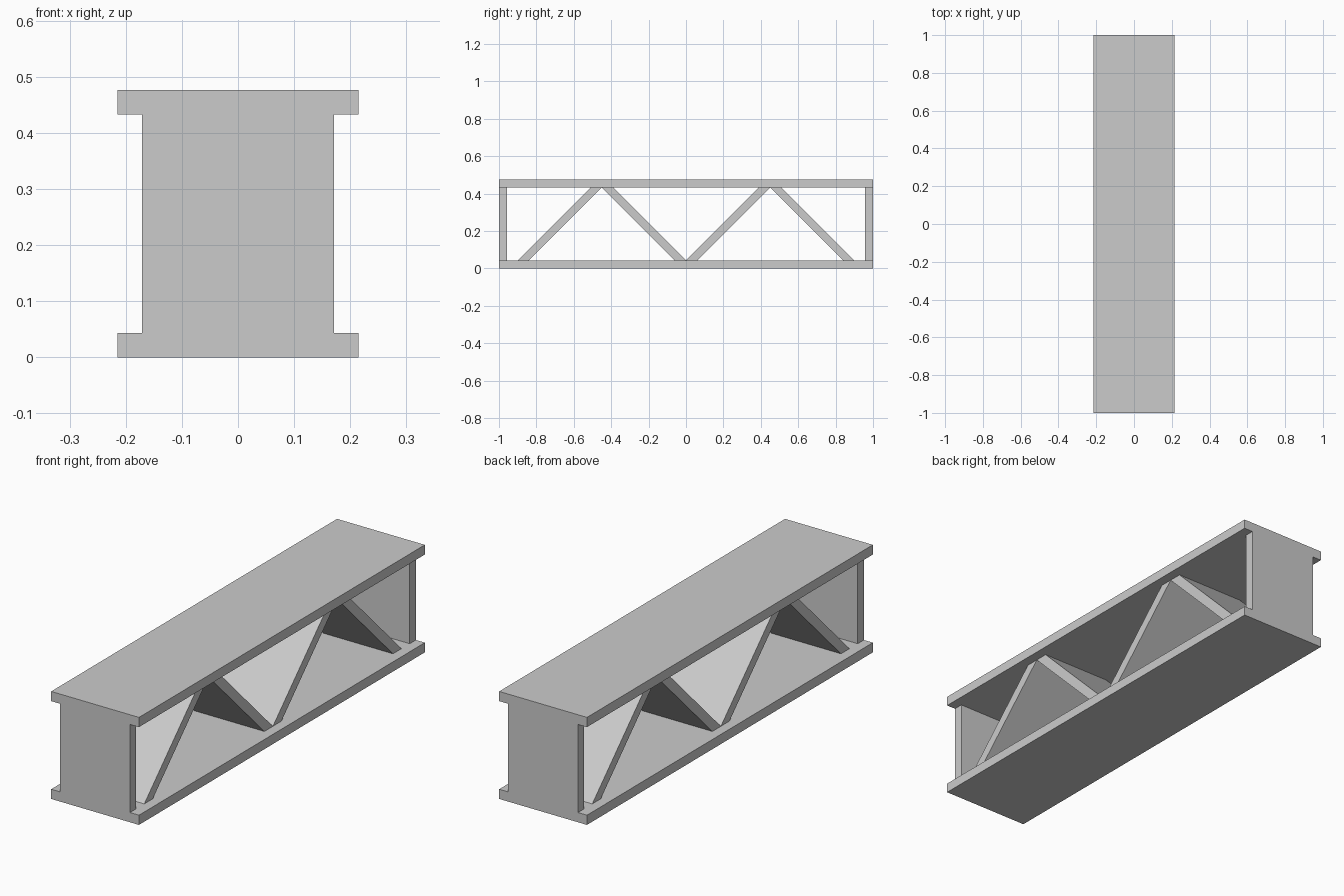
import bpy

if "Cube" in bpy.data.objects:
    bpy.data.objects.remove(bpy.data.objects["Cube"])

T = 0.043          # plate thickness
H = 0.476          # total height
FLANGE = 0.215     # half width of top and bottom plates
WEB = 0.171        # half width of the inner plates
SLANT = 0.06       # width of a brace measured along y


def prism(name, profile, half_width):
    """Extrude a y-z profile across x."""
    n = len(profile)
    verts = [(x, y, z) for x in (-half_width, half_width) for y, z in profile]
    faces = [tuple(reversed(range(n))), tuple(range(n, 2 * n))]
    faces += [(i, (i + 1) % n, n + (i + 1) % n, n + i) for i in range(n)]
    mesh = bpy.data.meshes.new(name)
    mesh.from_pydata(verts, [], faces)
    mesh.update()
    obj = bpy.data.objects.new(name, mesh)
    bpy.context.collection.objects.link(obj)
    return obj


def plate(name, y0, y1, z0, z1, half_width):
    return prism(name, [(y0, z0), (y1, z0), (y1, z1), (y0, z1)], half_width)


# Top and bottom plates
plate("bottom_plate", -1, 1, 0, T, FLANGE)
plate("top_plate", -1, 1, H - T, H, FLANGE)

# End plates
plate("front_end_plate", -1, -1 + T, T, H - T, WEB)
plate("back_end_plate", 1 - T, 1, T, H - T, WEB)

# Zigzag brace plates: each pair rises to a peak and falls again
for i, peak in enumerate((-0.45, 0.45)):
    low, high = T, H - T
    prism(f"rising_brace_{i + 1}",
          [(peak - 0.45, low), (peak - 0.45 + SLANT, low),
           (peak, high), (peak - SLANT, high)], WEB)
    prism(f"falling_brace_{i + 1}",
          [(peak + 0.45 - SLANT, low), (peak + 0.45, low),
           (peak + SLANT, high), (peak, high)], WEB)
